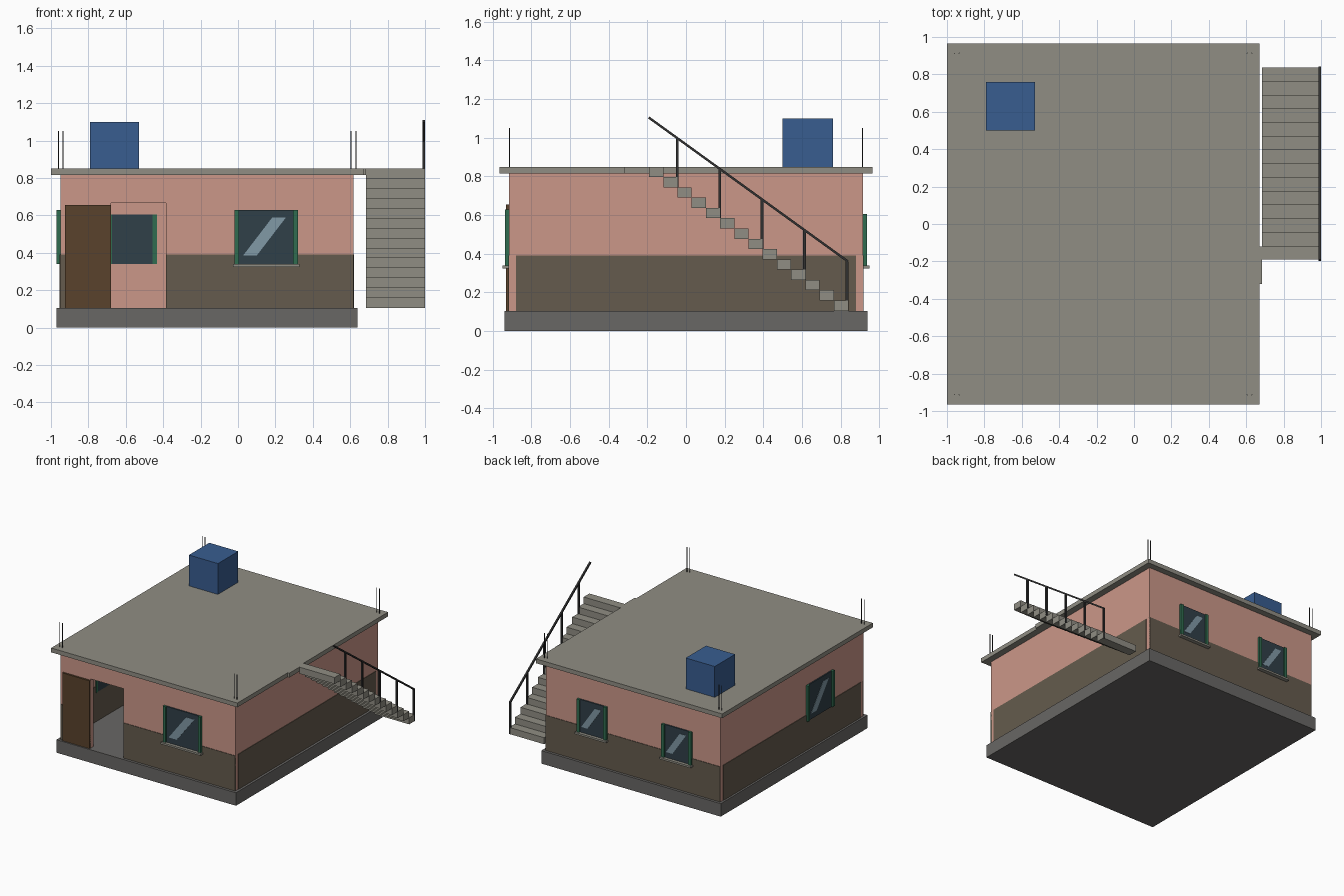
import bpy, bmesh
from math import pi, atan2, hypot
from mathutils import Matrix, Vector

if "Cube" in bpy.data.objects:
    bpy.data.objects.remove(bpy.data.objects["Cube"])


def material(name, rgb):
    m = bpy.data.materials.new(name)
    m.diffuse_color = (*rgb, 1)
    m.use_nodes = True
    m.node_tree.nodes["Principled BSDF"].inputs["Base Color"].default_value = m.diffuse_color
    return m


PINK = material("pink_plaster", (0.60, 0.31, 0.25))
BROWN = material("brown_wainscot", (0.13, 0.105, 0.075))
CONCRETE = material("concrete", (0.28, 0.27, 0.23))
BASE = material("dark_concrete", (0.14, 0.135, 0.13))
WOOD = material("door_wood", (0.10, 0.055, 0.025))
GREEN = material("green_frame", (0.03, 0.15, 0.08))
GLASS = material("dark_glass", (0.03, 0.05, 0.065))
SHINE = material("glass_shine", (0.22, 0.32, 0.38))
BLUE = material("blue_tank", (0.04, 0.11, 0.28))
METAL = material("dark_metal", (0.03, 0.03, 0.03))


def finish(name, bm, mat, matrix=Matrix()):
    bm.transform(matrix)
    bmesh.ops.recalc_face_normals(bm, faces=bm.faces[:])
    me = bpy.data.meshes.new(name)
    bm.to_mesh(me)
    bm.free()
    me.materials.append(mat)
    ob = bpy.data.objects.new(name, me)
    bpy.context.collection.objects.link(ob)
    return ob


def box(name, x, y, z, mat, matrix=Matrix()):
    """Box from (min, max) pairs."""
    bm = bmesh.new()
    bmesh.ops.create_cube(bm, size=1)
    lo, hi = Vector((x[0], y[0], z[0])), Vector((x[1], y[1], z[1]))
    for v in bm.verts:
        v.co = Vector(((hi[i] if v.co[i] > 0 else lo[i]) for i in range(3)))
    return finish(name, bm, mat, matrix)


X0, X1, YW, T = -0.95, 0.617, 0.915, 0.035   # outer wall limits and thickness
ZF, ZD, ZT = 0.105, 0.39, 0.82               # floor, dado top, wall top
DOOR = (-0.68, -0.385)

# Base and roof slab
box("base", (-0.97, 0.64), (-0.94, 0.94), (0, ZF), BASE)
box("roof_slab", (-1, 0.67), (-0.965, 0.965), (0.815, 0.85), CONCRETE)

# Walls, front one split around the doorway
fy = (-YW, -YW + T)
box("front_wall_left", (X0, DOOR[0]), fy, (ZF, ZT), PINK)
box("front_wall_right", (DOOR[1], X1), fy, (ZF, ZT), PINK)
box("front_wall_lintel", DOOR, fy, (0.665, ZT), PINK)
box("back_wall", (X0, X1), (YW - T, YW), (ZF, ZT), PINK)
for side, a, b in (("left", X0, X0 + T), ("right", X1 - T, X1)):
    box(side + "_wall", (a, b), (-YW + T, YW - T), (ZF, ZT), PINK)
    box(side + "_wainscot", (a - 0.004, b + 0.004), (-YW + T, YW - T), (ZF, ZD), BROWN)

# Painted lower band on front and back
box("front_wainscot_left", (X0, DOOR[0]), (-YW - 0.004, -YW + 0.01), (ZF, ZD), BROWN)
box("front_wainscot_right", (DOOR[1], X1), (-YW - 0.004, -YW + 0.01), (ZF, ZD), BROWN)
box("back_wainscot", (X0, X1), (YW - 0.01, YW + 0.004), (ZF, ZD), BROWN)

# Door leaf folded open against the front wall
box("door", (-0.925, DOOR[0]), (-0.93, -YW), (ZF, 0.655), WOOD)


def window(name, centre, angle, w, top, sill=True):
    """Window facing local -y; local y = 0 is the outer wall plane."""
    m = Matrix.Translation((*centre, 0)) @ Matrix.Rotation(angle, 4, 'Z')
    z0, h, f = 0.34, w / 2, 0.025
    box(name + "_glass", (-h + f, h - f), (-0.010, T + 0.005), (z0, top), GLASS, m)
    for side, s in (("left", -1), ("right", 1)):
        xs = sorted((s * h, s * (h - f)))
        box(f"{name}_frame_{side}", xs, (-0.02, T + 0.008), (z0, top), GREEN, m)
    if sill:
        box(name + "_sill", (-h - 0.008, h + 0.008), (-0.035, 0.01), (0.325, z0), CONCRETE, m)
    # slanted reflection
    bm = bmesh.new()
    za, zb, k = z0 + 0.045, top - 0.04, w / 0.34
    pts = ((-0.123, za), (-0.05, za), (0.107, zb), (0.034, zb))
    face = bm.faces.new([bm.verts.new((x * k, -0.012, z)) for x, z in pts])
    ext = bmesh.ops.extrude_face_region(bm, geom=[face])["geom"]
    bmesh.ops.translate(bm, vec=(0, 0.003, 0),
                        verts=[g for g in ext if isinstance(g, bmesh.types.BMVert)])
    finish(name + "_shine", bm, SHINE, m)


window("front_window", (0.15, -YW), 0, 0.34, 0.63)
window("left_window", (X0, -0.35), -pi / 2, 0.34, 0.63, sill=False)
window("back_window_a", (0.195, YW), pi, 0.265, 0.605)
window("back_window_b", (-0.565, YW), pi, 0.265, 0.605)

# Stairs and the small landing joining them to the roof
N, RUN, RISE, YS = 14, 0.0735, 0.0532, 0.838
for i in range(N):
    y = YS - i * RUN
    z = ZF + i * RISE
    box(f"stair_step_{i + 1}", (0.685, 1.0), (y - RUN, y), (z, z + RISE), CONCRETE)
box("stair_landing", (0.61, 0.685), (-0.32, -0.12), (0.815, 0.85), CONCRETE)

# Railing: a post every third step and a sloped handrail
for i in range(5):
    y, z = 0.833 - i * 0.2197, ZF + i * 3 * RISE
    box(f"railing_post_{i + 1}", (0.986, 1.0), (y - 0.007, y + 0.007),
        (z, z + 0.255), METAL)
ya, za, yb, zb = 0.838, 0.36, -0.193, 1.105
tilt = Matrix.Translation((0.993, (ya + yb) / 2, (za + zb) / 2)) @ \
    Matrix.Rotation(atan2(zb - za, yb - ya), 4, 'X')
half = hypot(yb - ya, zb - za) / 2
box("handrail", (-0.007, 0.007), (-half, half), (-0.006, 0.006), METAL, tilt)

# Bare reinforcing bars at the roof corners
for j, y in enumerate((-0.913, 0.913)):
    for i, x in enumerate((-0.96, -0.935, 0.605, 0.63)):
        bm = bmesh.new()
        bmesh.ops.create_cone(bm, cap_ends=True, segments=6, radius1=0.003,
                              radius2=0.003, depth=0.22)
        finish(f"rebar_{j}_{i}", bm, METAL, Matrix.Translation((x, y, 0.94)))

# Water tank
box("water_tank", (-0.79, -0.53), (0.50, 0.76), (0.85, 1.10), BLUE)
